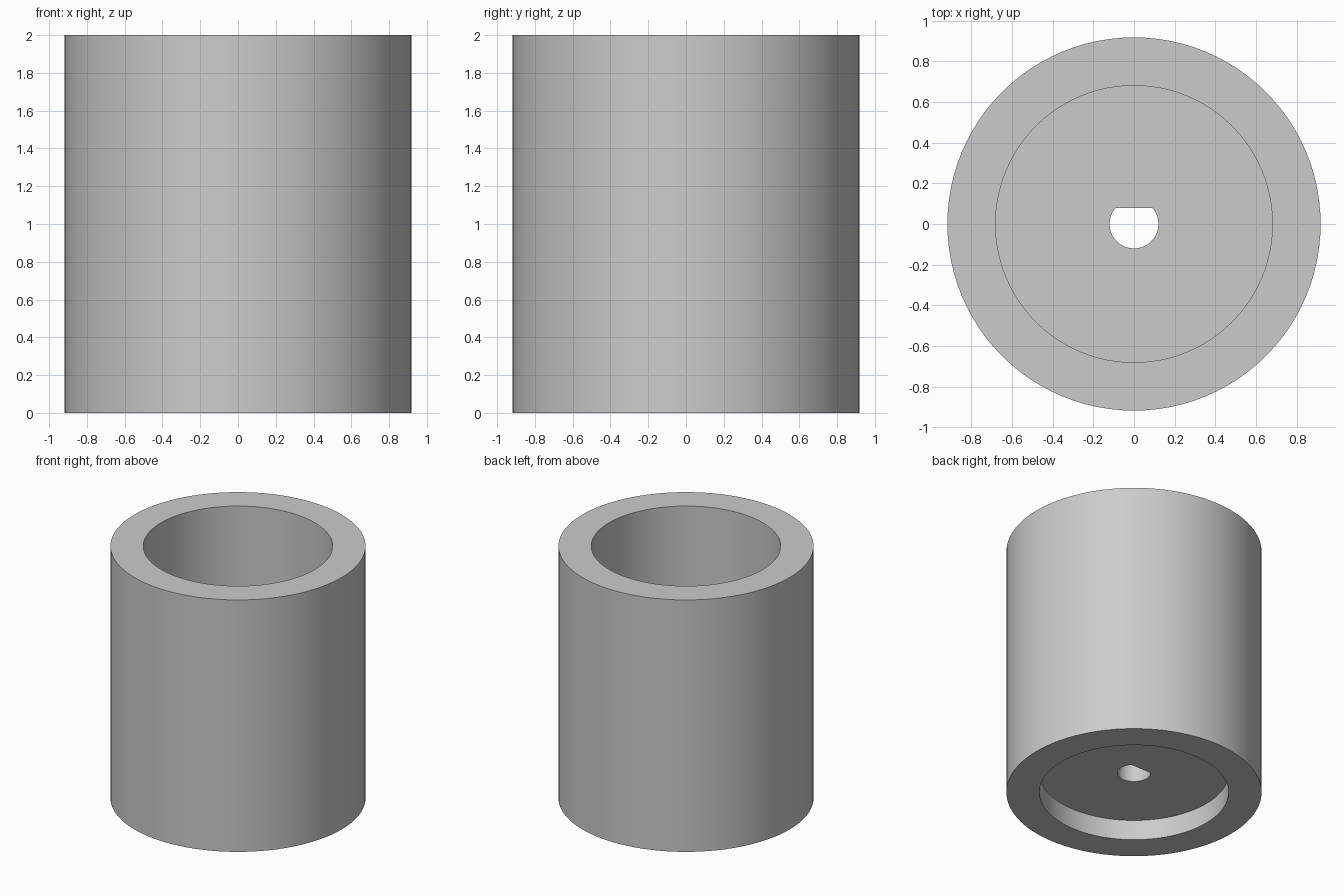
import bpy, bmesh, math

cube = bpy.data.objects.get("Cube")
if cube:
    bpy.data.objects.remove(cube)

SEGMENTS = 96
OUTER, INNER, BORE = 0.918, 0.681, 0.12
HEIGHT, WEB_LOW, WEB_HIGH = 2.0, 0.16, 0.66
FLAT = BORE * math.sin(math.tau * 11 / SEGMENTS)   # flat side of the shaft bore

# Single grey material
grey = bpy.data.materials.new("plain grey")
grey.use_nodes = True
colour = (0.6, 0.6, 0.6, 1)
grey.diffuse_color = colour
grey.node_tree.nodes["Principled BSDF"].inputs["Base Color"].default_value = colour


def ring(bm, radius, z, flat=None):
    """Circle of vertices, optionally cut off straight at y = flat."""
    verts = []
    for i in range(SEGMENTS):
        a = math.tau * i / SEGMENTS
        y = radius * math.sin(a)
        if flat is not None:
            y = min(y, flat)
        verts.append(bm.verts.new((radius * math.cos(a), y, z)))
    return verts


# Sleeve, dividing web and D-shaped bore as one closed loop of rings
bm = bmesh.new()
rings = [
    ring(bm, OUTER, 0),
    ring(bm, OUTER, HEIGHT),
    ring(bm, INNER, HEIGHT),
    ring(bm, INNER, WEB_HIGH),
    ring(bm, BORE, WEB_HIGH, FLAT),
    ring(bm, BORE, WEB_LOW, FLAT),
    ring(bm, INNER, WEB_LOW),
    ring(bm, INNER, 0),
]
for k, lower in enumerate(rings):
    upper = rings[(k + 1) % len(rings)]
    for i in range(SEGMENTS):
        j = (i + 1) % SEGMENTS
        bm.faces.new((lower[i], lower[j], upper[j], upper[i]))
bmesh.ops.recalc_face_normals(bm, faces=bm.faces)

mesh = bpy.data.meshes.new("hub_sleeve")
bm.to_mesh(mesh)
bm.free()
mesh.materials.append(grey)
sleeve = bpy.data.objects.new("hub_sleeve", mesh)
bpy.context.collection.objects.link(sleeve)

# Smooth walls, crisp rims
bpy.ops.object.select_all(action='DESELECT')
sleeve.select_set(True)
bpy.context.view_layer.objects.active = sleeve
bpy.ops.object.shade_smooth_by_angle(angle=math.radians(30))
